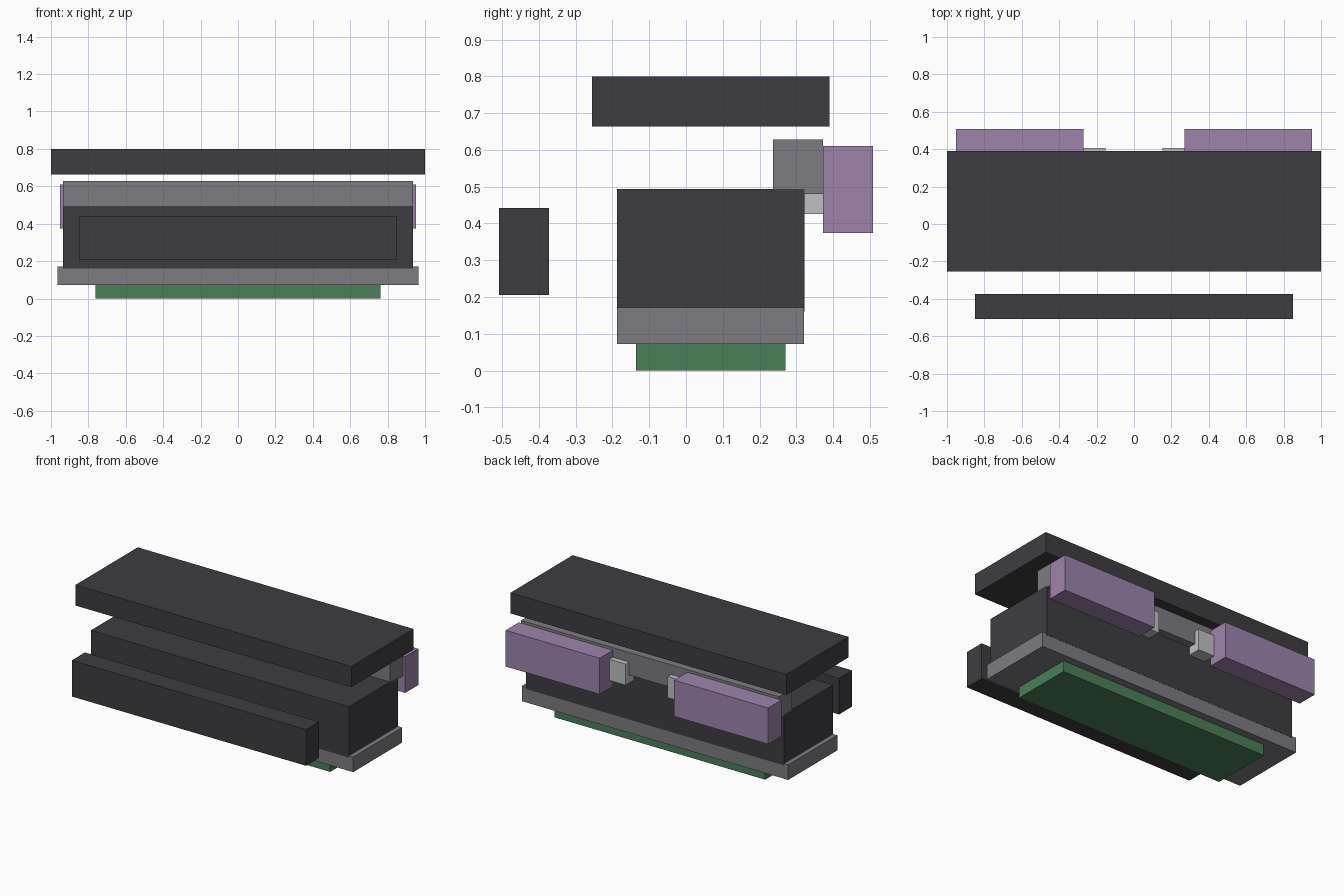
import bpy

default = bpy.data.objects.get("Cube")
if default:
    bpy.data.objects.remove(default, do_unlink=True)


def material(name, rgb):
    mat = bpy.data.materials.new(name)
    mat.use_nodes = True
    mat.diffuse_color = (*rgb, 1)
    bsdf = next(n for n in mat.node_tree.nodes if n.type == 'BSDF_PRINCIPLED')
    bsdf.inputs["Base Color"].default_value = (*rgb, 1)
    return mat


charcoal = material("charcoal", (0.048, 0.046, 0.053))
grey = material("mid grey", (0.205, 0.2, 0.22))
light_grey = material("light grey", (0.53, 0.53, 0.56))
purple = material("soft purple", (0.34, 0.23, 0.41))
green = material("green", (0.07, 0.21, 0.1))


def box(name, mat, xs, ys, zs):
    """Box spanning the given low and high limits on each axis."""
    spans = (xs, ys, zs)
    bpy.ops.mesh.primitive_cube_add(size=1, location=[(a + b) / 2 for a, b in spans])
    obj = bpy.context.object
    obj.name = name
    obj.scale = [b - a for a, b in spans]
    bpy.ops.object.transform_apply(location=False, rotation=False, scale=True)
    obj.data.materials.append(mat)
    return obj


def centred(name, mat, half_width, ys, zs):
    return box(name, mat, (-half_width, half_width), ys, zs)


# Stacked central parts
centred("foot", green, 0.763, (-0.136, 0.27), (0, 0.072))
centred("base_plate", grey, 0.966, (-0.187, 0.321), (0.072, 0.171))
centred("main_body", charcoal, 0.935, (-0.188, 0.322), (0.16, 0.493))
centred("rear_rail", grey, 0.935, (0.237, 0.372), (0.48, 0.628))

# Floating top slab and front bar
centred("top_slab", charcoal, 1.0, (-0.255, 0.39), (0.664, 0.799))
centred("front_bar", charcoal, 0.849, (-0.508, -0.373), (0.205, 0.442))

# Rear blocks and the tabs between them, on both sides
for side, sign in (("left", 1), ("right", -1)):
    for part, mat, inner, outer, ys, zs in (
        ("rear_block", purple, 0.27, 0.952, (0.372, 0.508), (0.374, 0.611)),
        ("rear_tab", light_grey, 0.152, 0.271, (0.31, 0.407), (0.426, 0.565)),
    ):
        xs = sorted((sign * inner, sign * outer))
        box(f"{part}_{side}", mat, xs, ys, zs)
